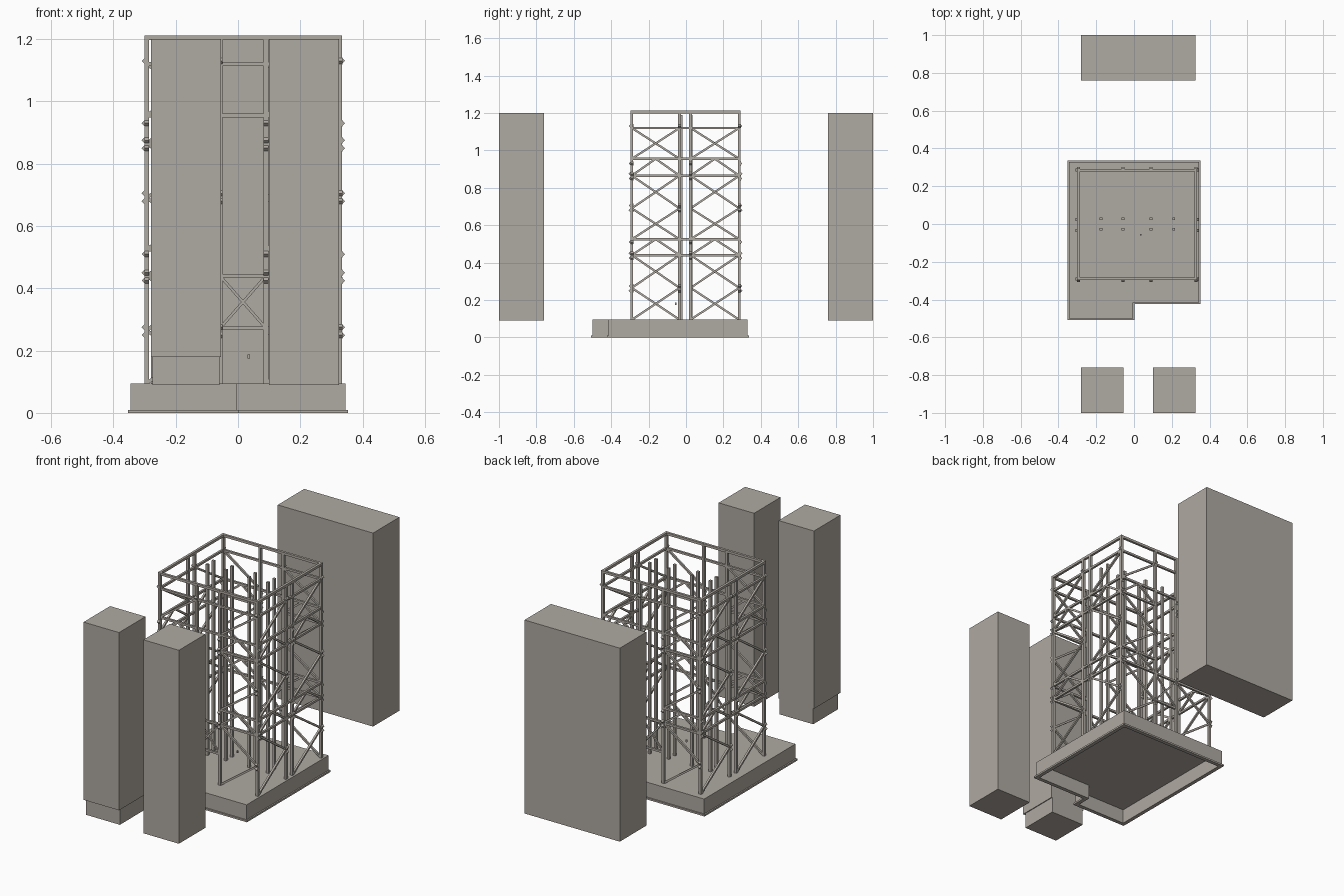
import bpy, bmesh
from mathutils import Vector, Matrix

if "Cube" in bpy.data.objects:
    bpy.data.objects.remove(bpy.data.objects["Cube"], do_unlink=True)

mat = bpy.data.materials.new("warm grey")
mat.use_nodes = True
COL = (0.43, 0.40, 0.36, 1)
mat.diffuse_color = COL
mat.node_tree.nodes["Principled BSDF"].inputs["Base Color"].default_value = COL


def finish(name, bm):
    bmesh.ops.recalc_face_normals(bm, faces=bm.faces)
    me = bpy.data.meshes.new(name)
    bm.to_mesh(me)
    bm.free()
    me.materials.append(mat)
    ob = bpy.data.objects.new(name, me)
    bpy.context.collection.objects.link(ob)
    return ob


def box(name, x, y, z):
    bm = bmesh.new()
    lo, hi = Vector((x[0], y[0], z[0])), Vector((x[1], y[1], z[1]))
    bmesh.ops.create_cube(bm, size=1, matrix=Matrix.Translation((lo + hi) / 2)
                          @ Matrix.Diagonal((*(hi - lo), 1)))
    return finish(name, bm)


def bar(bm, a, b, n, w):
    """Square bar from a to b with one side facing n."""
    d = b - a
    x = d.normalized()
    y = n.normalized()
    rot = Matrix((x, y, x.cross(y))).transposed().to_4x4()
    bmesh.ops.create_cube(bm, size=1, matrix=Matrix.Translation((a + b) / 2)
                          @ rot @ Matrix.Diagonal((d.length, w, w, 1)))


# Base: hollow L-shaped tray turned upside down, with a bottom flange
def outline(d):
    return [(-.345 - d, -.5 - d), (-.005 + d, -.5 - d), (-.005 + d, -.415 - d),
            (.345 + d, -.415 - d), (.345 + d, .328 + d), (-.345 - d, .328 + d)]


bm = bmesh.new()
rings = [[bm.verts.new((x, y, z)) for x, y in outline(d)] for d, z in
         [(-.014, .082), (-.014, 0), (.008, 0), (.008, .01), (0, .01), (0, .095)]]
for p, q in zip(rings, rings[1:]):
    for i in range(len(p)):
        j = (i + 1) % len(p)
        bm.faces.new((p[i], p[j], q[j], q[i]))
bm.faces.new(rings[0])
bm.faces.new(rings[-1])
finish("base", bm)

# Free-standing cabinets in front and behind
FRONT, BACK, TALL = (-1, -.76), (.76, 1), (.09, 1.2)
box("front_right_cabinet", (-.28, -.055), FRONT, (.18, 1.2))
box("front_right_cabinet_plinth", (-.275, -.06), (-.985, -.76), (.09, .18))
box("front_left_cabinet", (.1, .325), FRONT, TALL)
for name, span in (("right", (-.28, -.058)), ("middle", (-.058, .1)), ("left", (.1, .325))):
    box("back_" + name + "_cabinet", span, BACK, TALL)

# Tower: each side is described in its own plane, left to right from outside
XS, YS = [-.293, -.058, .09, .327], [-.29, -.034, .024, .285]
SIDES = {
    "front": (XS, lambda u, z: Vector((u, YS[0], z)), Vector((0, -1, 0))),
    "left": (YS, lambda u, z: Vector((XS[3], u, z)), Vector((1, 0, 0))),
    "back": ([-x for x in reversed(XS)], lambda u, z: Vector((-u, YS[3], z)), Vector((0, 1, 0))),
    "right": ([-y for y in reversed(YS)], lambda u, z: Vector((XS[0], -u, z)), Vector((-1, 0, 0))),
}
LEVELS = [.44, .525, .865, .955, 1.12]
LOW, TOP = .095, 1.205

for side, (us, P, n) in SIDES.items():
    wide = side in ("front", "back")
    # Posts
    bm = bmesh.new()
    for u in us[:3]:
        bar(bm, P(u, LOW), P(u, TOP), n, .015)
    finish(side + "_posts", bm)

    # Horizontal rails
    bm = bmesh.new()
    bar(bm, P(us[0] - .0075, TOP), P(us[3] + .0075, TOP), n, .014)
    for z in LEVELS:
        if wide and z in (.525, .865):
            bar(bm, P(us[0], z), P(us[1], z), n, .012)
            bar(bm, P(us[2], z), P(us[3], z), n, .012)
        else:
            bar(bm, P(us[0], z), P(us[3], z), n, .012)
    if wide:
        bar(bm, P(us[1], .272), P(us[2], .272), n, .012)
    finish(side + "_rails", bm)

    # Diagonal braces, the same in both outer bays
    bm = bmesh.new()
    for a, b in ((us[0], us[1]), (us[2], us[3])):
        m = (a + b) / 2
        runs = [(a, .955, b, 1.12)]
        for lo, mid, hi, up in ((LOW, .265, .44, .525), (.525, .69, .865, .955)):
            runs += [(a, lo, b, mid), (b, mid, a, hi), (a, hi, m, up), (m, up, b, hi)]
        for u0, z0, u1, z1 in runs:
            bar(bm, P(u0, z0), P(u1, z1), n, .011)
    if wide:
        bar(bm, P(us[1], .272), P(us[2], .44), n, .009)
        bar(bm, P(us[2], .272), P(us[1], .44), n, .009)
    finish(side + "_braces", bm)

    # Small diamond brackets where the braces meet the posts
    bm = bmesh.new()
    t = Vector((0, 0, 1)).cross(n)
    tilt = n + Vector((0, 0, 1))
    for a, b in ((us[0], us[1]), (us[2], us[3])):
        for u, zs in ((a, (.425, .45, .51, .85, .875, .93)),
                      (b, (.25, .275, .68, .705, 1.13))):
            for z in zs:
                c = P(u, z) + n * .006
                bar(bm, c - t * .008, c + t * .008, tilt, .015)
    finish(side + "_brackets", bm)

# Inner columns in two rows
bm = bmesh.new()
for x in (-.175, -.058, .09, .21):
    for y in (-.027, .028):
        bar(bm, Vector((x, y, LOW)), Vector((x, y, 1.19)), Vector((0, 1, 0)), .014)
finish("inner_columns", bm)

# Small loose block above the base
box("small_block", (.031, .039), (-.06, -.052), (.174, .187))
